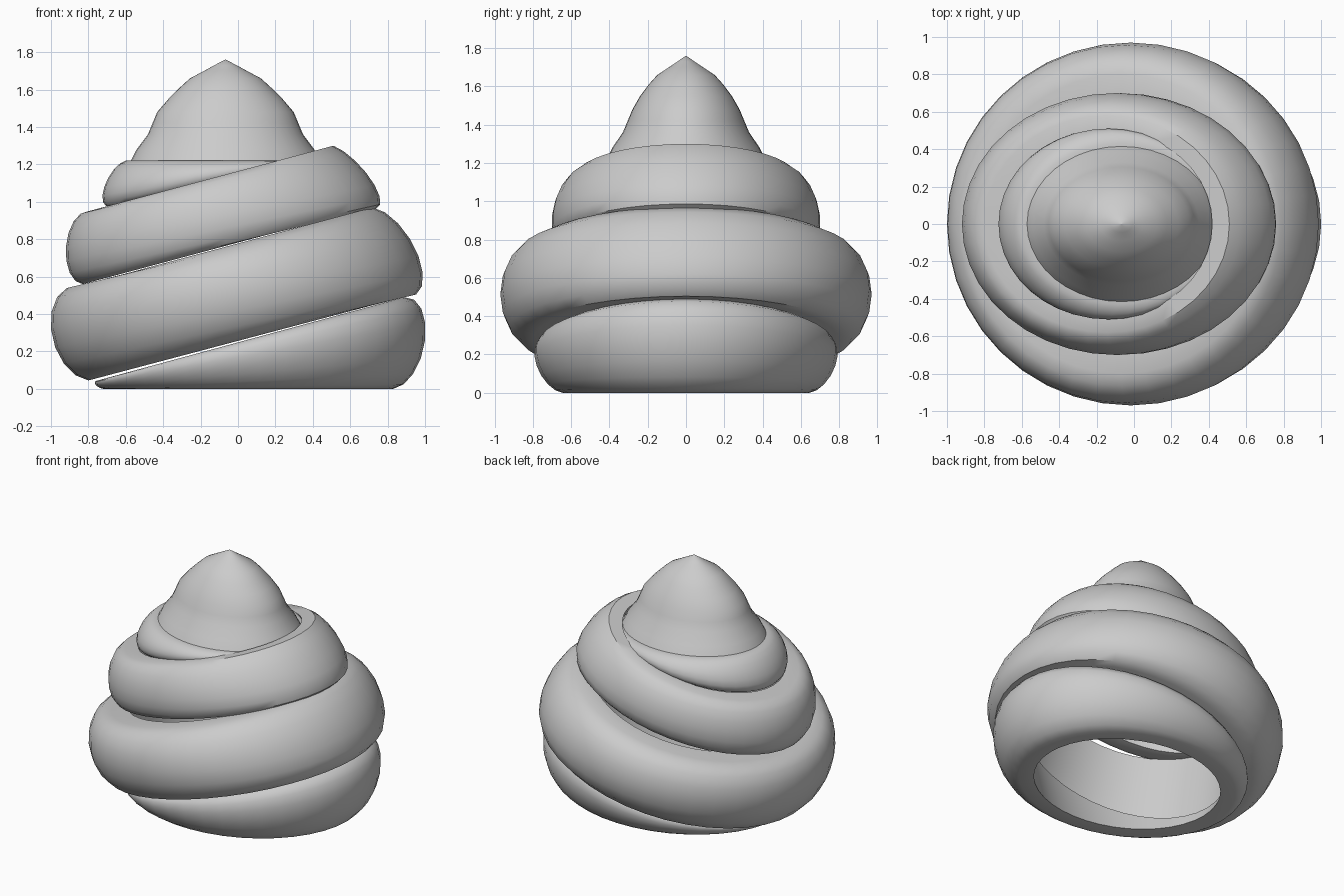
import bpy, bmesh, math
from mathutils import Vector

if "Cube" in bpy.data.objects:
    bpy.data.objects.remove(bpy.data.objects["Cube"])

SEG = 40


def oval(xl, zl, xr, zr, ry, scale=1.0):
    """Loop spanning a left point and a right point, with half depth ry."""
    l, r = Vector((xl, 0, zl)), Vector((xr, 0, zr))
    c, a = (l + r) / 2, (r - l) / 2
    pts = []
    for i in range(SEG):
        t = 2 * math.pi * i / SEG
        pts.append(c + scale * (a * math.cos(t) + Vector((0, ry * math.sin(t), 0))))
    return pts


def loft(name, loops, closed=False, caps=False):
    bm = bmesh.new()
    rows = [[bm.verts.new(p) for p in loop] for loop in loops]
    pairs = list(zip(rows, rows[1:]))
    if closed:
        pairs.append((rows[-1], rows[0]))
    for a, b in pairs:
        for i in range(SEG):
            j = (i + 1) % SEG
            bm.faces.new((a[i], a[j], b[j], b[i]))
    if caps:
        bm.faces.new(rows[0][::-1])
        bm.faces.new(rows[-1])
    bmesh.ops.remove_doubles(bm, verts=bm.verts, dist=1e-5)
    bmesh.ops.recalc_face_normals(bm, faces=bm.faces)
    me = bpy.data.meshes.new(name)
    bm.to_mesh(me)
    bm.free()
    ob = bpy.data.objects.new(name, me)
    bpy.context.collection.objects.link(ob)
    bpy.ops.object.select_all(action='DESELECT')
    ob.select_set(True)
    bpy.context.view_layer.objects.active = ob
    bpy.ops.object.shade_smooth_by_angle(angle=math.radians(38))
    return ob


def coil(name, bottom, mid, top, inner=0.86, steps=8):
    """Tilted hollow ring: bulged outside, flat rims, plain inner wall."""
    loops = []
    for k in range(steps + 1):
        t = -math.pi / 2 + math.pi * k / steps
        s, c = (math.sin(t) + 1) / 2, math.cos(t)
        loops.append(oval(*[b + (u - b) * s + (m - (b + u) / 2) * c
                            for b, m, u in zip(bottom, mid, top)]))
    loops += [oval(*top, inner), oval(*bottom, inner)]
    return loft(name, loops, closed=True)


# Coils: left x, left z, right x, right z, half depth for bottom / middle / top
coil("base_coil", (-.71, 0, .83, 0, .645), (-.76, .02, 1.0, .26, .78), (-.75, .045, .89, .49, .74))
coil("lower_coil", (-.80, .045, .90, .495, .80), (-1.0, .32, .965, .71, .97), (-.85, .55, .72, .97, .80))
coil("middle_coil", (-.83, .56, .70, .97, .62), (-.92, .76, .73, 1.09, .70), (-.80, .95, .51, 1.30, .58))
coil("upper_coil", (-.68, .975, .43, 1.22, .45), (-.715, 1.08, .44, 1.225, .51), (-.60, 1.22, .43, 1.22, .43), 0.93)

# Pointed tip: height, half width, half depth
tip = [(1.19, .52, .43), (1.28, .475, .385), (1.36, .415, .33), (1.42, .39, .305), (1.48, .365, .28),
       (1.55, .305, .24), (1.61, .245, .195), (1.66, .19, .15), (1.70, .115, .09),
       (1.73, .06, .045), (1.76, .002, .002)]
loft("tip", [oval(-.067 - w, z, -.067 + w, z, d) for z, w, d in tip], caps=True)
